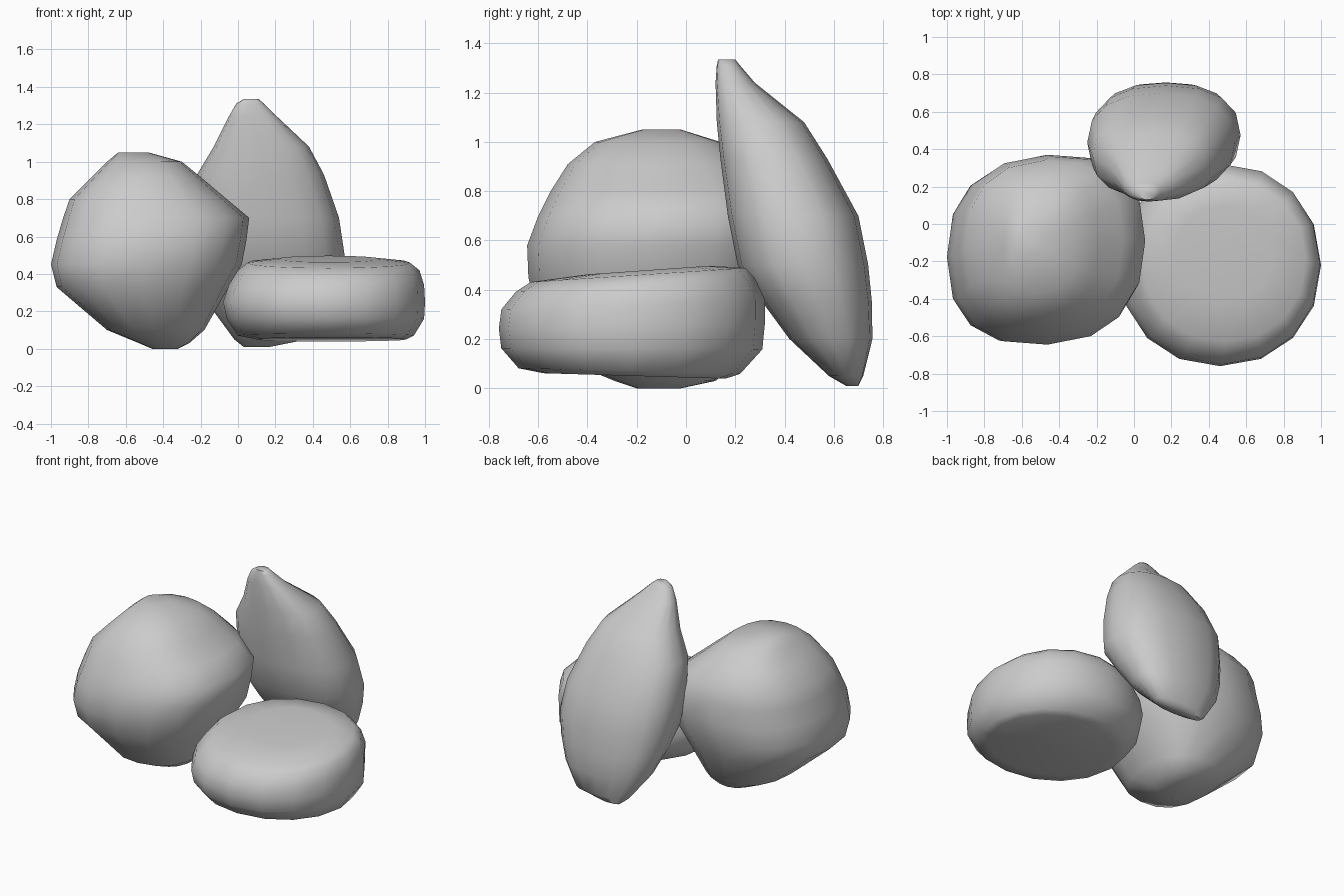
import bpy, bmesh, math

SIDES = 16


def stone(name, rings, power=2.2, shear=0.0, tilt=(0.0, 0.0), angle=60):
    """Loft rounded rings given as (z, xmin, xmax, ymin, ymax); tilt is (bottom, top) slope."""
    bm = bmesh.new()
    loops = []
    z_low, z_high = rings[0][0], rings[-1][0]
    for z, x0, x1, y0, y1 in rings:
        cx, cy, rx, ry = (x0 + x1) / 2, (y0 + y1) / 2, (x1 - x0) / 2, (y1 - y0) / 2
        slope = tilt[0] + (tilt[1] - tilt[0]) * (z - z_low) / (z_high - z_low)
        loop = []
        for i in range(SIDES):
            a = 2 * math.pi * i / SIDES
            c, s = math.cos(a), math.sin(a)
            u = math.copysign(abs(c) ** (2 / power), c)
            v = math.copysign(abs(s) ** (2 / power), s)
            y = cy + ry * v + shear * rx * u
            loop.append(bm.verts.new((cx + rx * u, y, z + slope * (y - cy))))
        loops.append(loop)
    for a, b in zip(loops, loops[1:]):
        for i in range(SIDES):
            j = (i + 1) % SIDES
            bm.faces.new((a[i], a[j], b[j], b[i]))
    bm.faces.new(loops[0][::-1])
    bm.faces.new(loops[-1])
    bmesh.ops.recalc_face_normals(bm, faces=bm.faces[:])
    mesh = bpy.data.meshes.new(name)
    bm.to_mesh(mesh)
    bm.free()
    obj = bpy.data.objects.new(name, mesh)
    bpy.context.collection.objects.link(obj)
    bpy.ops.object.select_all(action='DESELECT')
    obj.select_set(True)
    bpy.context.view_layer.objects.active = obj
    bpy.ops.object.shade_smooth_by_angle(angle=math.radians(angle))
    return obj


# Large round boulder on the left
stone("round_boulder", [
    (0.00, -0.46, -0.32, -0.20, -0.02),
    (0.03, -0.53, -0.26, -0.29, 0.12),
    (0.10, -0.70, -0.18, -0.46, 0.20),
    (0.33, -0.97, -0.05, -0.61, 0.31),
    (0.45, -1.00, 0.02, -0.64, 0.35),
    (0.58, -0.97, 0.045, -0.645, 0.37),
    (0.70, -0.935, 0.06, -0.60, 0.36),
    (0.80, -0.90, -0.06, -0.55, 0.34),
    (0.91, -0.79, -0.19, -0.48, 0.25),
    (1.00, -0.70, -0.30, -0.37, 0.14),
    (1.05, -0.64, -0.48, -0.18, -0.02),
], power=2.45, shear=0.06)

# Low flat stone on the right
stone("flat_stone", [
    (0.05, 0.10, 0.90, -0.58, 0.16),
    (0.07, 0.00, 0.94, -0.68, 0.22),
    (0.16, -0.06, 0.995, -0.75, 0.31),
    (0.25, -0.08, 1.00, -0.76, 0.32),
    (0.34, -0.05, 0.995, -0.75, 0.32),
    (0.42, 0.00, 0.97, -0.69, 0.28),
    (0.46, 0.05, 0.92, -0.63, 0.24),
    (0.48, 0.22, 0.75, -0.40, 0.10),
], power=2.12, tilt=(-0.03, 0.07))

# Tall stone leaning at the back
stone("leaning_stone", [
    (0.01, 0.03, 0.17, 0.65, 0.70),
    (0.05, -0.02, 0.37, 0.58, 0.72),
    (0.20, -0.13, 0.47, 0.42, 0.757),
    (0.35, -0.19, 0.53, 0.31, 0.755),
    (0.50, -0.23, 0.57, 0.21, 0.74),
    (0.70, -0.25, 0.54, 0.17, 0.70),
    (0.93, -0.22, 0.46, 0.14, 0.575),
    (1.08, -0.13, 0.38, 0.125, 0.48),
    (1.24, -0.05, 0.21, 0.12, 0.28),
    (1.31, -0.01, 0.14, 0.125, 0.22),
    (1.335, 0.03, 0.11, 0.13, 0.20),
], power=2.4)
